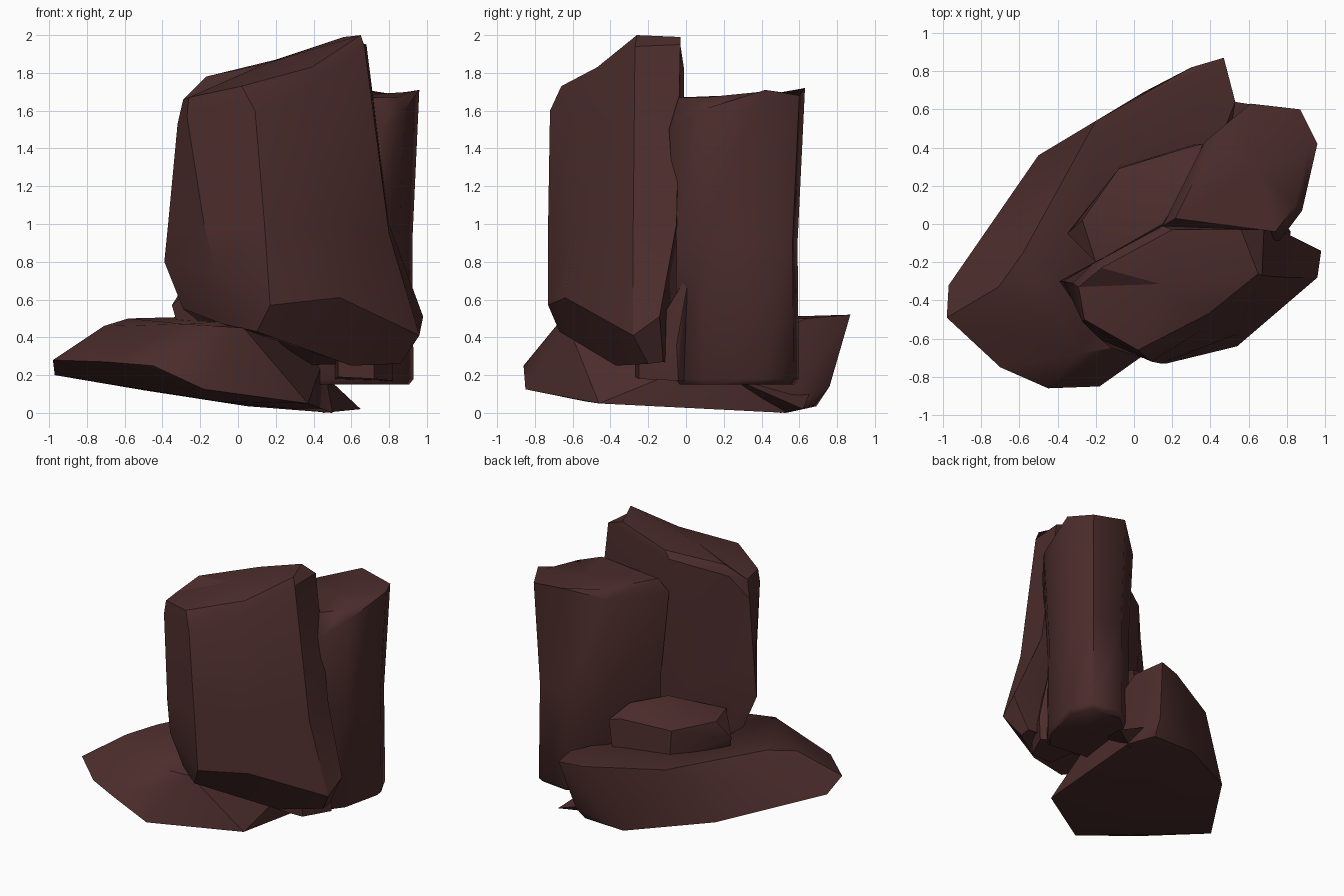
import bpy, bmesh, math
from mathutils import Vector

if "Cube" in bpy.data.objects:
    bpy.data.objects.remove(bpy.data.objects["Cube"])

stone = bpy.data.materials.new("dark red brown stone")
stone.diffuse_color = (0.072, 0.026, 0.025, 1)
stone.use_nodes = True
stone.node_tree.nodes["Principled BSDF"].inputs["Base Color"].default_value = stone.diffuse_color


def finish(bm, name, angle):
    bmesh.ops.recalc_face_normals(bm, faces=bm.faces)
    mesh = bpy.data.meshes.new(name)
    bm.to_mesh(mesh)
    bm.free()
    mesh.materials.append(stone)
    ob = bpy.data.objects.new(name, mesh)
    bpy.context.collection.objects.link(ob)
    bpy.ops.object.select_all(action='DESELECT')
    ob.select_set(True)
    bpy.context.view_layer.objects.active = ob
    bpy.ops.object.shade_smooth_by_angle(angle=math.radians(angle))
    return ob


def chunk(name, points, angle=30):
    """Convex faceted rock around a few corner points."""
    bm = bmesh.new()
    for p in points:
        bm.verts.new(p)
    bmesh.ops.convex_hull(bm, input=bm.verts)
    loose = [v for v in bm.verts if not v.link_faces]
    bmesh.ops.delete(bm, geom=loose, context='VERTS')
    bmesh.ops.dissolve_limit(bm, angle_limit=math.radians(4),
                             verts=bm.verts, edges=bm.edges)
    return finish(bm, name, angle)


def loft(name, rings, angle=30, lift=0.0):
    """Faceted column through matching rings, closed with fans."""
    bm = bmesh.new()
    rows = [[bm.verts.new(p) for p in r] for r in rings]
    n = len(rows[0])
    for a, b in zip(rows, rows[1:]):
        for i in range(n):
            j = (i + 1) % n
            bm.faces.new((a[i], a[j], b[j], b[i]))
    for row, dz in ((rows[0], 0), (rows[-1], lift)):
        centre = sum((v.co for v in row), Vector()) / n
        mid = bm.verts.new(centre + Vector((0, 0, dz)))
        for i in range(n):
            bm.faces.new((row[i], row[(i + 1) % n], mid))
    return finish(bm, name, angle)


# wide leaning slab at the foot
chunk("base_slab", [
    # underside
    (-.97, -.32, .20), (-.5, .36, .12), (.05, .69, .035), (.38, .68, .04),
    (.4, .76, .14), (.5, .53, 0), (.37, -.46, .05), (-.18, -.85, .125),
    (-.1, -.53, .06),
    # outer rim
    (-.98, -.49, .28), (-.7, -.75, .27), (-.45, -.86, .25),
    # top
    (-.71, -.33, .46), (-.58, -.15, .5), (-.2, .54, .51), (.3, .82, .51),
    (.47, .87, .52), (.53, .64, .5), (-.28, -.68, .47), (.03, -.62, .45),
    (.2, -.3, .42)])

# thin spike poking out below the rear column
chunk("base_spike", [(.4, .3, .1), (.4, .66, .12), (.65, .62, .02),
                     (.45, .5, 0), (.5, .3, .16)])

# small block wedged behind the columns
chunk("small_block", [
    (-.35, -.05, .57), (-.33, -.07, .5), (-.07, .3, .45), (.33, .42, .48),
    (.36, .42, .7), (.28, .4, .72), (-.08, .29, .68), (-.27, .02, .7),
    (-.2, -.2, .7), (.15, 0, .78), (.3, .25, .78), (-.2, -.2, .4),
    (.3, 0, .4)])

# front column: foot, flare, waist, shoulder, top
loft("front_column", [
    [(-.29, -.28, .55), (-.08, -.55, .47), (.1, -.67, .43), (.6, -.37, .25),
     (.86, -.2, .26), (.86, -.12, .27), (.3, -.06, .25), (-.1, -.2, .4)],
    [(-.39, -.3, .8), (-.12, -.65, .75), (.17, -.73, .57), (.54, -.64, .61),
     (.96, -.28, .41), (.98, -.14, .51), (.3, -.03, .6), (-.17, -.18, .75)],
    [(-.37, -.3, 1), (-.18, -.6, 1), (.14, -.73, 1), (.53, -.58, 1),
     (.8, -.28, .95), (.8, -.05, 1), (.22, -.01, 1), (-.2, -.2, 1)],
    [(-.32, -.31, 1.53), (-.27, -.51, 1.57), (.09, -.72, 1.6),
     (.35, -.56, 1.7), (.67, -.27, 1.94), (.68, -.03, 1.95),
     (.15, -.01, 1.82), (-.22, -.21, 1.71)],
    [(-.29, -.33, 1.66), (-.26, -.5, 1.67), (.02, -.66, 1.73),
     (.39, -.47, 1.83), (.65, -.26, 2), (.56, -.03, 1.99), (.2, -.03, 1.87),
     (-.17, -.23, 1.78)]], lift=.03)

# rear column: one plan outline stacked with small changes in size
plan = [(.15, -.01), (.76, -.09), (.88, .07), (.96, .42), (.87, .6),
        (.61, .63), (.37, .43)]
rim = [1.57, 1.5, 1.6, 1.71, 1.68, 1.72, 1.62]
cx, cy = .62, .27


def ring(scale, heights):
    return [(cx + (x - cx) * scale, cy + (y - cy) * scale, z)
            for (x, y), z in zip(plan, heights)]


loft("rear_column", [ring(.84, [.15] * 7), ring(.91, [.18] * 7),
                     ring(.89, [.9] * 7), ring(1, rim),
                     ring(.86, [1.67, 1.67, 1.67, 1.70, 1.69, 1.70, 1.68])],
     angle=50)

# low toe of the rear column, under the front one
chunk("rear_column_toe", [
    (.53, -.27, .19), (.72, -.25, .18), (.82, -.04, .17), (.5, .2, .17),
    (.53, -.27, .27), (.72, -.25, .3), (.82, -.05, .36), (.78, .02, .75),
    (.5, .1, .75)])
